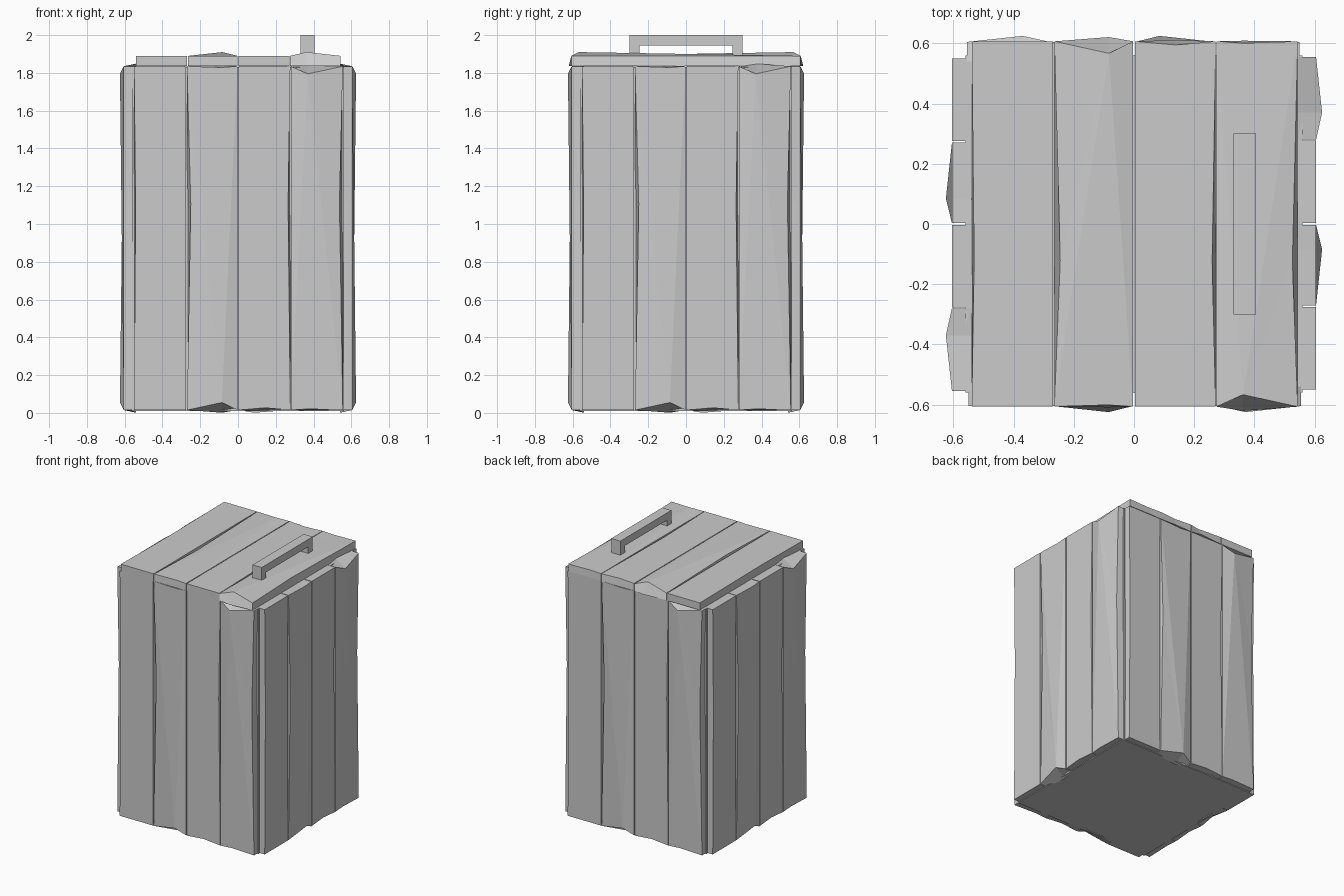
import bpy
import bmesh
from mathutils import Matrix, Vector
from math import pi

cube = bpy.data.objects.get("Cube")
if cube:
    bpy.data.objects.remove(cube, do_unlink=True)

grey = bpy.data.materials.new("plain grey")
grey.use_nodes = True
COLOUR = (0.6, 0.6, 0.6, 1)
grey.diffuse_color = COLOUR
grey.node_tree.nodes["Principled BSDF"].inputs["Base Color"].default_value = COLOUR


def finish(name, bm):
    bmesh.ops.recalc_face_normals(bm, faces=bm.faces)
    mesh = bpy.data.meshes.new(name)
    bm.to_mesh(mesh)
    bm.free()
    mesh.materials.append(grey)
    obj = bpy.data.objects.new(name, mesh)
    bpy.context.collection.objects.link(obj)
    return obj


def add_box(bm, low, high):
    low, high = Vector(low), Vector(high)
    size = Matrix.Diagonal((high - low).to_4d())
    size[3][3] = 1
    bmesh.ops.create_cube(bm, size=1, matrix=Matrix.Translation((low + high) / 2) @ size)


# Board cut: left, right, chip position, bottom chip, top chip, left bow, right bow
BOARDS = [
    (-0.55, -0.275, -0.40, 0.0, 0.0, 0.008, 0.0),
    (-0.27, -0.003, -0.085, 0.04, 0.006, 0.02, 0.0),
    (0.003, 0.277, 0.14, 0.012, 0.0, 0.0, 0.012),
    (0.28, 0.555, 0.37, 0.006, 0.04, 0.0, 0.018),
]


def plank(name, cut, bottom, top, inner, outer, place):
    """Rough board: chipped ends swell outward, long edges bow inward."""
    left, right, chip, low, high, bow_l, bow_r = cut
    mid = bottom + (top - bottom) * 0.6
    swell = 0.02 if max(low, high) > 0.02 else 0
    face = [
        (left, bottom, outer),
        (chip, bottom + low, outer + (swell if low > 0.02 else 0)),
        (right, bottom, outer),
        (right - bow_r, mid, outer),
        (right, top, outer),
        (chip, top - high, outer + (swell if high > 0.02 else 0)),
        (left, top, outer),
        (left + bow_l, mid, outer),
    ]
    back = [
        (left, bottom, inner),
        (chip, bottom - low * 0.35, inner),
        (right, bottom, inner),
        (right, mid, inner),
        (right, top, inner),
        (chip, top + high * 0.35, inner),
        (left, top, inner),
        (left, mid, inner),
    ]
    bm = bmesh.new()
    a = [bm.verts.new(place(*p)) for p in face]
    b = [bm.verts.new(place(*p)) for p in back]
    for i in range(8):
        j = (i + 1) % 8
        bm.faces.new((a[i], a[j], b[j], b[i]))
    # Long flat facets fan out from the chipped end
    hub = 1 if low >= high else 5
    for i in range(1, 7):
        bm.faces.new((a[hub], a[(hub + i) % 8], a[(hub + i + 1) % 8]))
    bm.faces.new(b)
    finish(name, bm)


# Four walls of upright boards
for k, side in enumerate(("front", "right", "back", "left")):
    turn = Matrix.Rotation(k * pi / 2, 3, "Z")
    for n, cut in enumerate(BOARDS):
        plank(f"{side}_plank_{n + 1}", cut, 0.015, 1.835, 0.54, 0.605,
              lambda u, v, w, t=turn: t @ Vector((u, -w, v)))

# Lid boards, running front to back
for n, cut in enumerate(BOARDS):
    plank(f"lid_plank_{n + 1}", cut, -0.607, 0.607, 1.836, 1.89,
          lambda u, v, w: Vector((u * 0.98, -v, w)))

# Solid inner box
bm = bmesh.new()
add_box(bm, (-0.56, -0.56, 0.01), (0.56, 0.56, 1.832))
finish("inner_box", bm)

# Lid handle
bm = bmesh.new()
add_box(bm, (0.33, -0.3, 1.945), (0.405, 0.3, 2.0))
for y in (-0.3, 0.247):
    add_box(bm, (0.33, y, 1.88), (0.405, y + 0.053, 1.945))
finish("lid_handle", bm)
